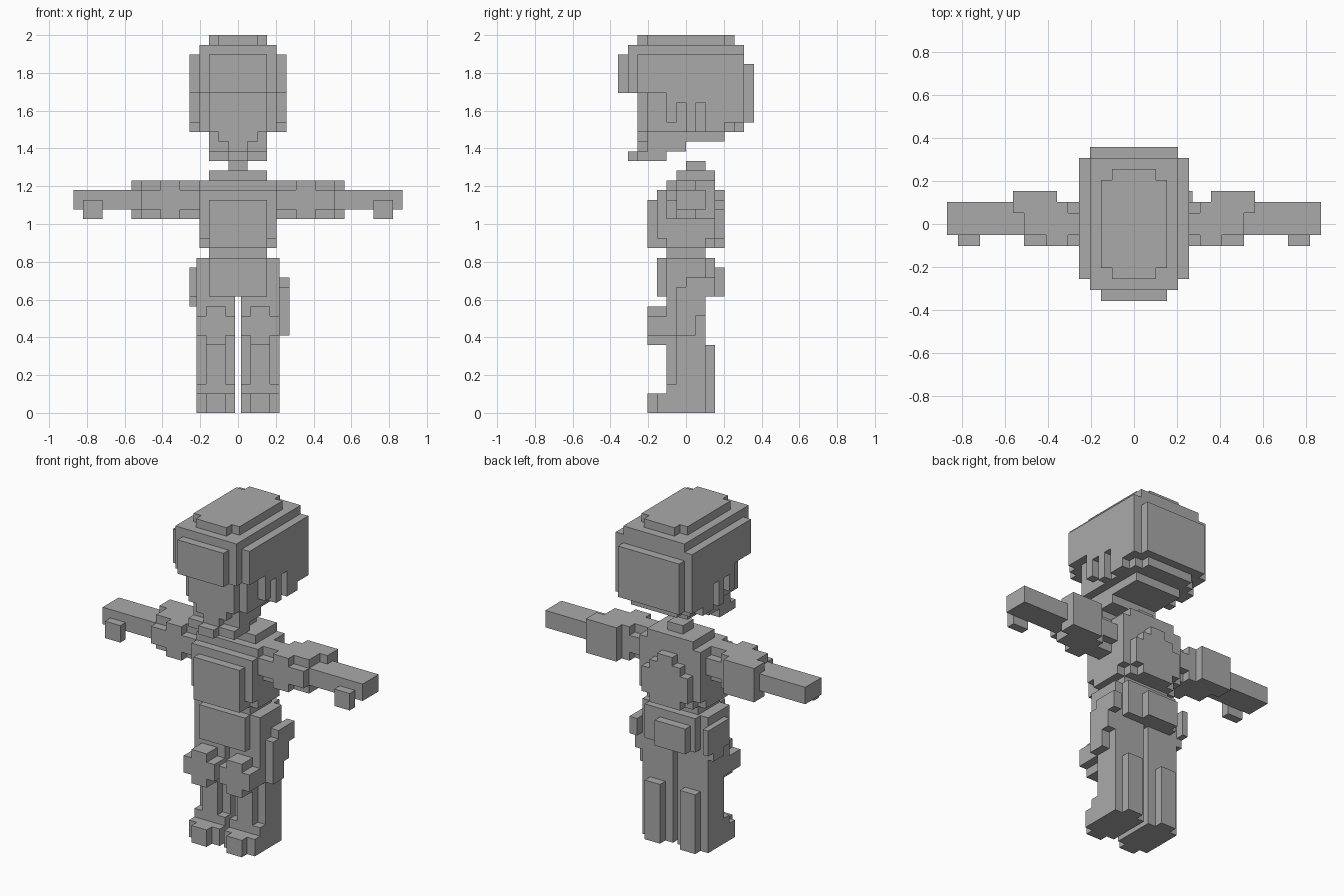
import bpy, bmesh
from mathutils import Vector

U = 2 / 39  # edge of one block

cube = bpy.data.objects.get("Cube")
if cube:
    bpy.data.objects.remove(cube, do_unlink=True)

grey = bpy.data.materials.new("plain_grey")
grey.use_nodes = True
GREY = (0.4, 0.4, 0.4, 1)
grey.diffuse_color = GREY
grey.node_tree.nodes["Principled BSDF"].inputs["Base Color"].default_value = GREY


def wide(half, y0, y1, z0, z1):
    """Block centred on x = 0."""
    return ((-half, half), (y0, y1), (z0, z1))


def pair(x0, x1, y0, y1, z0, z1):
    """Block and its mirror image."""
    return [((x0, x1), (y0, y1), (z0, z1)), ((-x1, -x0), (y0, y1), (z0, z1))]


def solid(name, blocks):
    """Merge blocks into one outer skin with flat faces."""
    cuts = [sorted({v for b in blocks for v in b[a]}) for a in range(3)]
    cells = set()
    for b in blocks:
        r = [range(cuts[a].index(b[a][0]), cuts[a].index(b[a][1])) for a in range(3)]
        cells |= {(i, j, k) for i in r[0] for j in r[1] for k in r[2]}
    bm = bmesh.new()
    for c in cells:
        for a in range(3):
            for step in (0, 1):
                near = list(c)
                near[a] += 2 * step - 1
                if tuple(near) in cells:
                    continue
                p, q = (a + 1) % 3, (a + 2) % 3
                ring = []
                for dp, dq in ((0, 0), (1, 0), (1, 1), (0, 1)):
                    i = list(c)
                    i[a] += step
                    i[p] += dp
                    i[q] += dq
                    ring.append(bm.verts.new([cuts[n][i[n]] * U for n in range(3)]))
                bm.faces.new(ring if step else ring[::-1])
    bmesh.ops.remove_doubles(bm, verts=bm.verts, dist=0.0001)
    bmesh.ops.dissolve_limit(bm, angle_limit=0.01, verts=bm.verts, edges=bm.edges)
    mesh = bpy.data.meshes.new(name)
    bm.to_mesh(mesh)
    bm.free()
    mesh.materials.append(grey)
    obj = bpy.data.objects.new(name, mesh)
    bpy.context.collection.objects.link(obj)
    return obj


# Head: crown, brow, skull, stepped nape, face and chin
head = [
    wide(3, -4, 4, 38, 39), wide(2, -5, 5, 38, 39),
    wide(4, -6, 6, 33, 38), wide(3, -7, -6, 33, 37),
    wide(4, -4, 0, 29, 33), wide(3, -4, 0, 27, 29),
    wide(4, 0, 6, 30, 33), wide(4, 0, 5, 29, 30),
    wide(3, 0, 6, 29, 30), wide(3, 0, 4, 28, 29),
    wide(4, 6, 7, 30, 36),
    wide(3, -5, -4, 29, 33), wide(2, -5, -4, 28, 29), wide(1, -5, -4, 27, 28),
    wide(3, -5, -2, 26, 27), wide(1, -6, -5, 26, 27),
]
# Ragged side locks of the hair
for y0, y1, low in ((-5, -2, 33), (-2, -1, 30), (-1, 0, 32), (0, 1, 29),
                    (1, 2, 32), (2, 4, 29), (4, 6, 30)):
    head += pair(4, 5, y0, y1, low, 37)
solid("head", head)

# Torso with neck, chest plate, back plate and waist
solid("torso", [
    wide(1, 0, 2, 25, 26), wide(3, -1, 3, 24, 25),
    wide(4, -2, 3, 23, 24), wide(4, -3, 3, 18, 23), wide(3, -3, 3, 17, 18),
    wide(4, -2, 2, 17, 18),
    wide(3, -4, -3, 17, 22),
    wide(3, 3, 4, 18, 21), wide(2, 3, 4, 17, 22), wide(1, 3, 4, 22, 23),
    wide(3, -2, 2, 16, 17),
])

# Arms with wrapped shoulder pads, elbow guards and thumbs
arms = pair(4, 17, -1, 2, 21, 23)
arms += pair(4, 10, -1, 1, 20, 24)
arms += pair(6, 8, -2, 2, 20, 24)
arms += pair(4, 10, -2, -1, 21, 23)
arms += pair(7, 11, 2, 3, 20, 24)
arms += pair(8, 11, 1, 2, 20, 24)
arms += pair(14, 16, -2, -1, 20, 22)
solid("arms", arms)

# Legs: inner and outer limits leave a narrow gap
IN, OUT = 0.3, 4.3
A, B = IN + 1, OUT - 1
legs = [wide(OUT, -2, 2, 12, 16), wide(3, -3, -2, 12, 16),
        wide(B, 2, 3, 12, 16)]
legs += pair(IN, OUT, -1, 2, 0, 12)       # leg
legs += pair(IN, OUT, -2, -1, 8, 12)      # thigh
legs += pair(A, B, -2, -1, 0, 8)          # shin guard
legs += pair(A, B, 2, 3, 0, 7)            # calf guard
legs += pair(IN, OUT, -2, -1, 0, 3)       # boot cuff
legs += pair(IN, OUT, -3, -2, 0, 2)       # boot
legs += pair(A, B, -4, -3, 0, 2)          # toe
legs += pair(A, B, -4, -2, 7, 11)         # knee pad
legs += pair(IN, OUT, -4, -2, 8, 10)
solid("legs", legs)

# Hip gear
solid("holster", [((OUT, OUT + 1), (0, 3), (12, 14)),
                  ((OUT, OUT + 1), (-1, 2), (10, 13)),
                  ((OUT, OUT + 1), (-1, 1), (8, 10))])
solid("side_pouch", [((-5, -OUT), (-1, 3), (12, 15)),
                     ((-5, -OUT), (0, 2), (11, 12))])
solid("back_pouch", [((-2.7, 1.3), (3, 4), (12, 15))])
